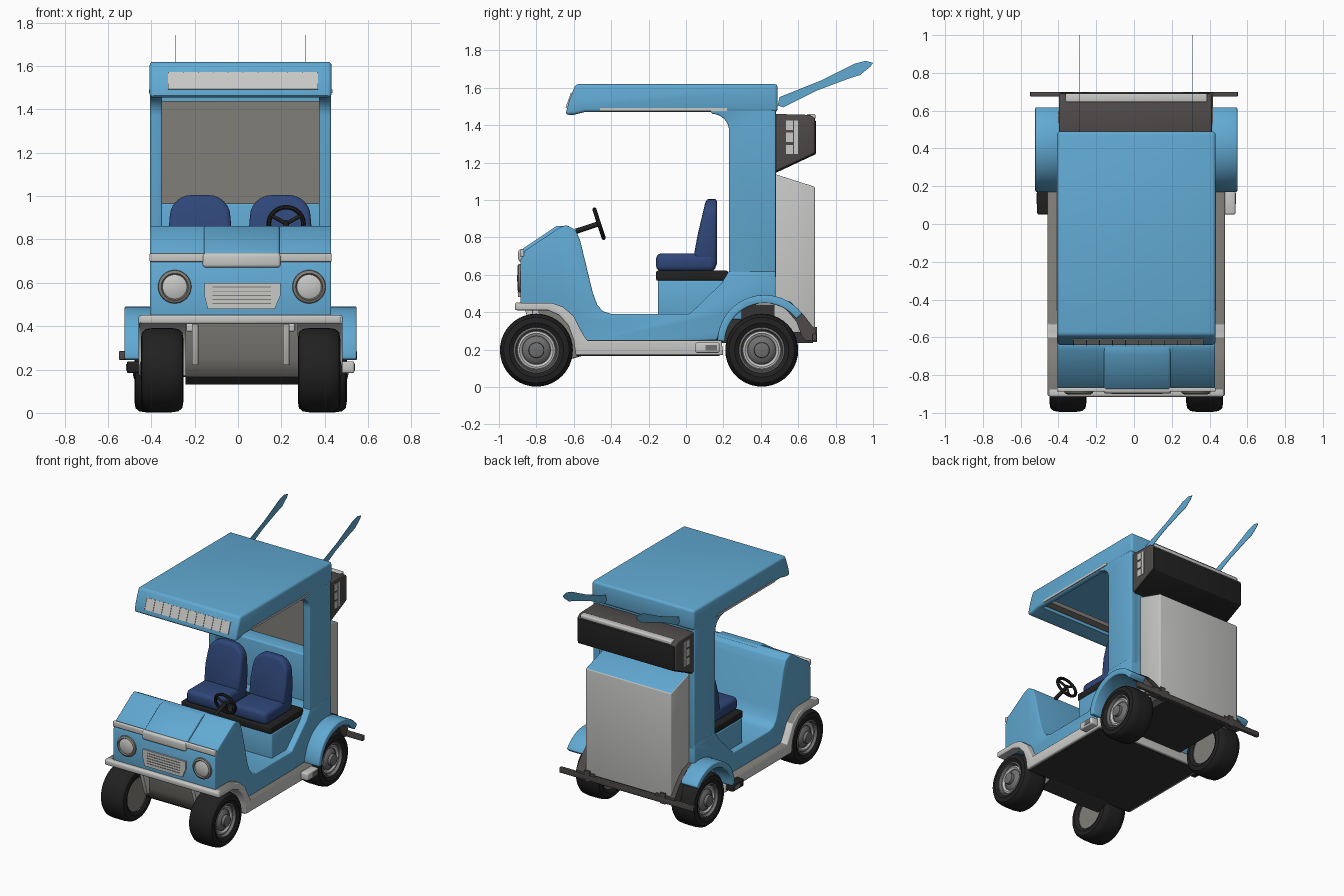
import bpy, bmesh
from math import sin, cos, pi, radians
from mathutils import Vector, Matrix

cube = bpy.data.objects.get("Cube")
if cube:
    bpy.data.objects.remove(cube, do_unlink=True)

C = 0.012   # centre plane of the body


def material(name, r, g, b):
    m = bpy.data.materials.new(name)
    m.use_nodes = True
    m.diffuse_color = (r, g, b, 1)
    m.node_tree.nodes["Principled BSDF"].inputs["Base Color"].default_value = (r, g, b, 1)
    return m


BLUE = material("sky blue paint", 0.12, 0.4, 0.65)
LIGHT = material("light grey trim", 0.58, 0.58, 0.57)
GREY = material("warm grey", 0.22, 0.21, 0.19)
STEEL = material("steel grey", 0.16, 0.16, 0.16)
DARK = material("dark brown grey", 0.075, 0.067, 0.065)
CHARCOAL = material("charcoal underside", 0.035, 0.033, 0.033)
BLACK = material("black rubber", 0.015, 0.015, 0.016)
NAVY = material("navy seat", 0.028, 0.062, 0.19)


def finish(bm, name, mat, top=None):
    bmesh.ops.recalc_face_normals(bm, faces=bm.faces)
    if top:
        for f in bm.faces:
            f.material_index = int(f.normal.z > 0.7)
    me = bpy.data.meshes.new(name)
    bm.to_mesh(me)
    bm.free()
    ob = bpy.data.objects.new(name, me)
    me.materials.append(mat)
    if top:
        me.materials.append(top)
    bpy.context.collection.objects.link(ob)
    bpy.ops.object.select_all(action='DESELECT')
    ob.select_set(True)
    bpy.context.view_layer.objects.active = ob
    bpy.ops.object.shade_smooth_by_angle(angle=radians(35))
    return ob


def bevel(bm, width):
    bm.normal_update()
    sharp = [e for e in bm.edges if e.is_manifold and e.calc_face_angle(0) > 0.6]
    bmesh.ops.bevel(bm, geom=sharp, offset=width, segments=3, profile=0.5,
                    affect='EDGES', clamp_overlap=True)


def prism(name, pts, a, b, mat, bev=0.0, top=None, axis='x', matrix=None, hollow=0.0):
    """Extrude a (y, z) outline along x, or an (x, z) outline along y."""
    bm = bmesh.new()
    place = (lambda p: (a, p[0], p[1])) if axis == 'x' else (lambda p: (p[0], a, p[1]))
    face = bm.faces.new([bm.verts.new(place(p)) for p in pts])
    ext = bmesh.ops.extrude_face_region(bm, geom=[face])["geom"]
    step = (b - a, 0, 0) if axis == 'x' else (0, b - a, 0)
    bmesh.ops.translate(bm, verts=[v for v in ext if isinstance(v, bmesh.types.BMVert)], vec=step)
    bmesh.ops.recalc_face_normals(bm, faces=bm.faces)
    if bev:
        bevel(bm, bev)
    if hollow:   # recess the largest downward face
        bm.normal_update()
        low = max((f for f in bm.faces if f.normal.z < -0.9), key=lambda f: f.calc_area())
        bmesh.ops.inset_region(bm, faces=[low], thickness=0.03)
        rim = bmesh.ops.extrude_face_region(bm, geom=[low])["geom"]
        bmesh.ops.translate(bm, verts=[v for v in rim if isinstance(v, bmesh.types.BMVert)],
                            vec=(0, 0, hollow))
        if low.is_valid:
            bm.faces.remove(low)
    if matrix:
        bmesh.ops.transform(bm, matrix=matrix, verts=bm.verts)
    return finish(bm, name, mat, top)


def box(name, x, y, z, mat, bev=0.0, top=None, matrix=None):
    pts = [(y[0], z[0]), (y[1], z[0]), (y[1], z[1]), (y[0], z[1])]
    return prism(name, pts, x[0], x[1], mat, bev, top, matrix=matrix)


def lathe(name, prof, loc, direction, mat, steps=40):
    """Spin an (radius, height) outline around a direction."""
    bm = bmesh.new()
    vs = [bm.verts.new((r, 0, h)) for r, h in prof]
    es = [bm.edges.new(p) for p in zip(vs, vs[1:])]
    bmesh.ops.spin(bm, geom=vs + es, cent=(0, 0, 0), axis=(0, 0, 1), angle=2 * pi,
                   steps=steps, use_duplicate=False)
    bmesh.ops.remove_doubles(bm, verts=bm.verts, dist=1e-4)
    q = Vector((0, 0, 1)).rotation_difference(Vector(direction))
    bmesh.ops.transform(bm, matrix=Matrix.Translation(loc) @ q.to_matrix().to_4x4(), verts=bm.verts)
    return finish(bm, name, mat)


def rod(name, start, end, r, mat):
    d = Vector(end) - Vector(start)
    return lathe(name, [(0, 0), (r, 0), (r, d.length), (0, d.length)], start, d, mat, 16)


def arc(cy, cz, r, a, b, n=12):
    angles = [radians(a + (b - a) * i / n) for i in range(n + 1)]
    return [(cy + r * cos(t), cz + r * sin(t)) for t in angles]


L, R = C - 0.418, C + 0.418

# Lower body with cowl, floor and wheel arches
body = [(-0.885, 0.41), (-0.885, 0.68), (-0.86, 0.73), (-0.67, 0.855), (-0.64, 0.865),
        (-0.59, 0.84), (-0.565, 0.78), (-0.5, 0.51), (-0.475, 0.44), (-0.445, 0.405),
        (-0.4, 0.39), (0.02, 0.39), (0.19, 0.555), (0.23, 0.62), (0.48, 0.62)]
body += arc(0.41, 0.2, 0.25, 74, 168) + [(-0.56, 0.22)] + arc(-0.8, 0.19, 0.25, 10, 61)
prism("body", body, L, R, BLUE, 0.015)
box("seat_box", (C - 0.37, C + 0.37), (-0.15, 0.3), (0.36, 0.57), BLUE, 0.01)

# Rear pillars, wall and window
pillar = [(0.23, 0.58)] + arc(0.14, 1.37, 0.09, 0, 90, 8) + [(0.12, 1.49), (0.48, 1.49), (0.48, 0.58)]
for s, side in ((-1, "right"), (1, "left")):
    prism(side + "_pillar", pillar, C + s * 0.362, C + s * 0.417, BLUE, 0.008)
box("rear_wall", (L + 0.03, R - 0.03), (0.44, 0.478), (0.58, 1.56), BLUE)
box("rear_wall_ledge", (L + 0.03, R - 0.03), (0.32, 0.45), (0.58, 0.965), BLUE, 0.01)
box("rear_window", (C - 0.363, C + 0.363), (0.432, 0.441), (0.96, 1.44), GREY)

# Roof with sloping visor
roof = [(-0.645, 1.455), (-0.625, 1.53), (-0.59, 1.62), (0.49, 1.62), (0.49, 1.47),
        (-0.54, 1.47), (-0.6, 1.455)]
prism("roof", roof, L - 0.002, R + 0.002, BLUE, 0.018, hollow=0.08)
for s in (-1, 1):
    box("roof_trim", (C + s * 0.417, C + s * 0.423), (-0.46, 0.22), (1.476, 1.491), LIGHT)
box("roof_cross_beam", (L + 0.02, R - 0.02), (-0.5, -0.44), (1.48, 1.51), GREY)
tilt = Matrix.Translation((C + 0.011, -0.62, 1.531)) @ Matrix.Rotation(radians(-20), 4, 'X')
box("visor_lamp", (-0.345, 0.345), (-0.006, 0.006), (-0.042, 0.042), LIGHT, matrix=tilt)
for i in range(11):
    x = -0.343 + i * 0.0686
    box("lamp_divider", (x - 0.002, x + 0.002), (-0.01, 0), (-0.042, 0.042), LIGHT, matrix=tilt)

# Roof fins
fin = [(0.49, 1.505), (0.52, 1.495), (0.7, 1.585), (0.86, 1.645), (0.93, 1.668), (0.985, 1.712),
       (1.0, 1.733), (0.96, 1.744), (0.9, 1.728), (0.72, 1.638), (0.5, 1.55)]
for x in (-0.29, 0.31):
    prism("roof_fin", fin, x - 0.0015, x + 0.0015, BLUE)

# Front band: arch over the wheels running into the sills
outer = [(-0.91, 0.45), (-0.72, 0.45), (-0.66, 0.43), (-0.6, 0.38), (-0.565, 0.31), (-0.53, 0.25),
         (0.19, 0.25), (0.2, 0.17)]
inner = [(-0.59, 0.17), (-0.6, 0.25), (-0.63, 0.33), (-0.68, 0.385), (-0.74, 0.41), (-0.91, 0.41)]
prism("fender_and_sill", outer + inner, C - 0.47, C + 0.47, LIGHT, 0.008, top=GREY)
box("bumper", (C - 0.465, C + 0.465), (-0.915, -0.87), (0.41, 0.452), LIGHT, 0.012)

# Panel between the front wheels with light struts
panel = [(-0.79, 0.42), (-0.77, 0.25), (-0.73, 0.175), (-0.68, 0.137), (-0.58, 0.165), (-0.58, 0.42)]
prism("front_panel", panel, C - 0.255, C + 0.265, GREY)
skid = [(-0.73, 0.168), (-0.68, 0.131), (-0.56, 0.165), (-0.56, 0.172), (-0.68, 0.139)]
prism("front_skid", skid, C - 0.255, C + 0.265, CHARCOAL)
strut = [(-0.8, 0.22), (-0.77, 0.22), (-0.78, 0.41), (-0.86, 0.41)]
for s in (-1, 1):
    prism("front_strut", strut, C + s * 0.195, C + s * 0.225, LIGHT, 0.004)
    box("strut_head", (C + s * 0.195, C + s * 0.25), (-0.82, -0.775), (0.375, 0.415), LIGHT, 0.008)

# Underside
box("undertray", (C - 0.45, C + 0.45), (-0.585, 0.18), (0.166, 0.2), CHARCOAL)
box("rear_undertray", (C - 0.27, C + 0.27), (0.15, 0.68), (0.235, 0.44), CHARCOAL)

# Rear fenders
for s, side in ((-1, "right"), (1, "left")):
    arch = arc(0.42, 0.24, 0.252, 37, 178, 20) + arc(0.42, 0.235, 0.213, 178, 37, 20)
    prism(side + "_rear_fender", arch, C + s * 0.4, C + s * 0.535, BLUE, 0.008)
    flap = [(0.44, 0.455), (0.53, 0.42), (0.59, 0.35), (0.62, 0.27), (0.64, 0.25), (0.695, 0.245),
            (0.695, 0.3), (0.63, 0.385), (0.56, 0.455), (0.48, 0.48)]
    prism(side + "_rear_bracket", flap, C + s * 0.25, C + s * 0.405, DARK)
    box(side + "_step", (C + s * 0.46, C + s * 0.525), (0.05, 0.18), (0.183, 0.238),
        LIGHT if s > 0 else BLACK, 0.01)
    box(side + "_step_inset", (C + s * 0.52, C + s * 0.528), (0.105, 0.165), (0.195, 0.225), STEEL)
    box(side + "_bar_clamp", (C + s * 0.29, C + s * 0.33), (0.68, 0.7), (0.24, 0.32), DARK)
box("rear_bar", (-0.55, 0.55), (0.675, 0.7), (0.245, 0.285), DARK, 0.005)

# Rear cabinet and cooling unit
cabinet = [(0.47, 0.29), (0.69, 0.29), (0.69, 1.07), (0.47, 1.14)]
prism("rear_cabinet", cabinet, C - 0.372, C + 0.33, LIGHT, 0.008, top=BLUE)
unit = [(0.475, 1.15), (0.69, 1.25), (0.69, 1.435), (0.66, 1.455), (0.475, 1.46)]
prism("cooling_unit", unit, C - 0.41, C + 0.4, DARK, 0.01)
outlet = [(0.48, 1.145), (0.694, 1.245), (0.694, 1.425), (0.67, 1.425), (0.67, 1.3), (0.48, 1.2)]
prism("unit_outlet", outlet, C - 0.4, C + 0.39, BLACK, 0.004)
box("unit_top_strip", (C - 0.375, C + 0.375), (0.645, 0.692), (1.43, 1.459), LIGHT, 0.008)
for s in (-1, 1):
    vent = (C - 0.005 + s * 0.4, C - 0.005 + s * 0.41)
    box("unit_vent_edge", vent, (0.578, 0.598), (1.245, 1.425), LIGHT)
    for z in (1.245, 1.31, 1.375):
        box("unit_vent", vent, (0.535, 0.572), (z, z + 0.05), LIGHT)

# Nose: trim strip, hood bulge, grille and headlights
box("nose_strip", (L - 0.002, R + 0.002), (-0.888, -0.865), (0.697, 0.737), LIGHT, 0.006)
bulge = [(-0.888, 0.72), (-0.865, 0.745), (-0.69, 0.862), (-0.62, 0.862), (-0.62, 0.7), (-0.88, 0.7)]
prism("hood_bulge", bulge, C - 0.17, C + 0.18, BLUE, 0.012)
box("bulge_lip", (C - 0.175, C + 0.185), (-0.897, -0.86), (0.67, 0.737), LIGHT, 0.015)
grille = [(-0.155, 0.6), (0.195, 0.6), (0.195, 0.54), (0.17, 0.48), (-0.14, 0.48), (-0.155, 0.54)]
prism("grille", grille, -0.897, -0.88, LIGHT, axis='y')
for i in range(5):
    box("grille_slot", (C - 0.13, C + 0.14), (-0.9, -0.89), (0.502 + i * 0.019, 0.506 + i * 0.019), GREY)
for s in (-1, 1):
    spot = (C + 0.006 + s * 0.31, -0.88, 0.582)
    lathe("headlight_ring", [(0.078, 0), (0.075, 0.015), (0.062, 0.022), (0.055, 0.012)], spot, (0, -1, 0), GREY)
    lathe("headlight_lens", [(0.06, 0.012), (0.04, 0.02), (0, 0.024)], spot, (0, -1, 0), LIGHT)

# Wheels
tyre = [(0.12, -0.085), (0.145, -0.098), (0.175, -0.093), (0.19, -0.075), (0.195, -0.04),
        (0.195, 0.04), (0.19, 0.075), (0.175, 0.093), (0.145, 0.098), (0.12, 0.085)]
rim = [(0.125, -0.08), (0.125, 0.085), (0.112, 0.09), (0.105, 0.07), (0.075, 0.06), (0.06, 0.075),
       (0.042, 0.08), (0.04, 0.1), (0.02, 0.105), (0, 0.105)]
for y, x, label in ((-0.8, 0.362, "front"), (0.405, 0.392, "rear")):
    for s in (-1, 1):
        hub = (C + s * x, y, 0.197)
        lathe(label + "_tyre", tyre, hub, (s, 0, 0), BLACK)
        lathe(label + "_rim", rim, hub, (s, 0, 0), STEEL)
        lathe(label + "_rim_back", [(0, -0.075), (0.122, -0.075)], hub, (s, 0, 0), GREY)
        lathe(label + "_rim_ring", [(0.1, 0.071), (0.09, 0.074), (0.08, 0.066)], hub, (s, 0, 0), LIGHT)

# Seats, with backs thinning towards the top
box("seat_base", (C - 0.37, C + 0.37), (-0.16, 0.225), (0.568, 0.622), BLACK, 0.01)
for x in (-0.175, 0.195):
    box("seat_cushion", (x - 0.145, x + 0.145), (-0.16, 0.16), (0.618, 0.715), NAVY, 0.03)
    shell = arc(x + 0.04, 0.905, 0.1, 0, 90, 6) + arc(x - 0.04, 0.905, 0.1, 90, 180, 6)
    shell += [(x - 0.147, 0.82), (x - 0.14, 0.64), (x + 0.14, 0.64), (x + 0.147, 0.82)]
    seat = prism("seat_back", shell, 0.035, 0.167, NAVY, 0.025, axis='y')
    for v in seat.data.vertices:
        v.co.y = 0.167 - (0.167 - v.co.y) * (1 - 1.8 * max(0, v.co.z - 0.7))

# Steering wheel
hub, aim = Vector((0.222, -0.465, 0.873)), Vector((0, 0.95, 0.31))
ring = [(0.08 + 0.011 * cos(i * pi / 4), 0.011 * sin(i * pi / 4)) for i in range(9)]
lathe("steering_wheel", ring, hub, aim, BLACK, 28)
rod("steering_column", hub - aim * 0.13, hub + aim * 0.01, 0.014, BLACK)
for t in (90, 210, 330):
    spoke = Vector((cos(radians(t)), -0.31 * sin(radians(t)), 0.95 * sin(radians(t))))
    rod("steering_spoke", hub, hub - spoke * 0.08, 0.009, BLACK)
